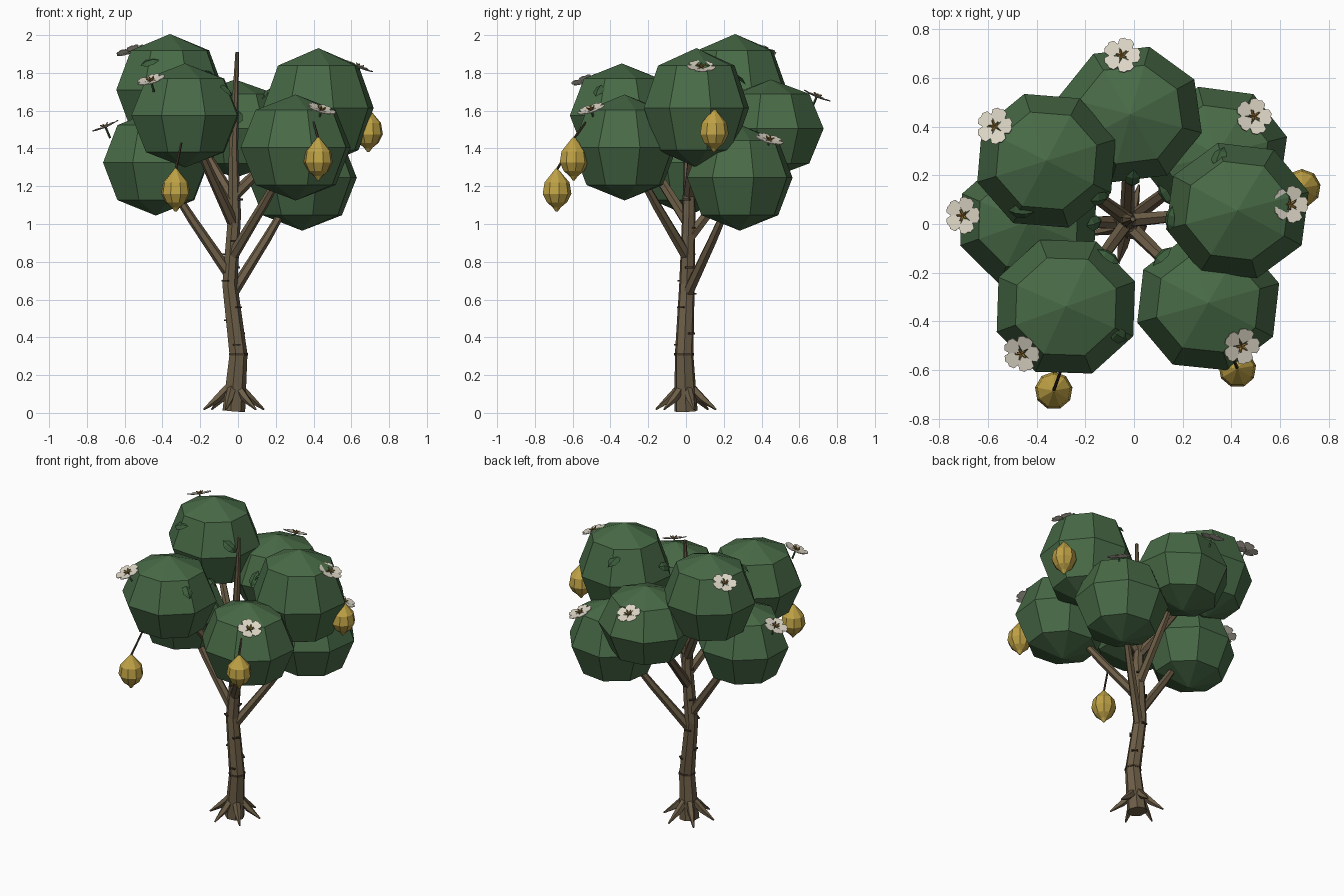
import bpy, bmesh, random
from math import sin, cos, pi, radians
from mathutils import Vector, Matrix

if "Cube" in bpy.data.objects:
    bpy.data.objects.remove(bpy.data.objects["Cube"])

random.seed(4)

def material(name, rgb):
    m = bpy.data.materials.new(name)
    m.diffuse_color = (*rgb, 1)
    m.use_nodes = True
    m.node_tree.nodes["Principled BSDF"].inputs["Base Color"].default_value = m.diffuse_color
    return m

BARK = material("bark", (0.15, 0.11, 0.062))
DARK = material("dark_bark", (0.06, 0.042, 0.025))
GREEN = material("foliage", (0.065, 0.145, 0.062))
LEAF = material("leaf", (0.045, 0.11, 0.045))
YELLOW = material("fruit_skin", (0.52, 0.36, 0.06))
WHITE = material("petal", (0.72, 0.67, 0.56))
BROWN = material("flower_centre", (0.36, 0.20, 0.04))

def finish(bm, name, mat):
    bmesh.ops.recalc_face_normals(bm, faces=bm.faces)
    me = bpy.data.meshes.new(name)
    bm.to_mesh(me)
    bm.free()
    me.materials.append(mat)
    ob = bpy.data.objects.new(name, me)
    bpy.context.collection.objects.link(ob)
    return ob

def tube(name, pts, radii, mat, n=7):
    """Faceted tapering tube along a path."""
    bm = bmesh.new()
    pts = [Vector(p) for p in pts]
    rings = []
    for i, (p, r) in enumerate(zip(pts, radii)):
        d = (pts[min(i + 1, len(pts) - 1)] - pts[max(i - 1, 0)]).normalized()
        q = Vector((0, 0, 1)).rotation_difference(d)
        rings.append([bm.verts.new(p + q @ Vector((r * cos(2 * pi * k / n), r * sin(2 * pi * k / n), 0)))
                      for k in range(n)])
    for a, b in zip(rings, rings[1:]):
        for k in range(n):
            bm.faces.new((a[k], a[(k + 1) % n], b[(k + 1) % n], b[k]))
    bm.faces.new(rings[0])
    bm.faces.new(rings[-1])
    return finish(bm, name, mat)

# Crooked trunk and thin leader
path = [(-.025, 0, 0.01), (0, -.01, .31), (-.045, .005, .68), (-.02, .015, 1.05), (-.025, .015, 1.4), (-.005, .02, 1.91)]
tube("trunk", path, [.063, .05, .042, .036, .026, .01], BARK)

def trunk_at(z):
    for a, b in zip(path, path[1:]):
        if z <= b[2]:
            return Vector(a).lerp(Vector(b), (z - a[2]) / (b[2] - a[2]))

# Bark rings and small notches
c = trunk_at(.31)
tube("bark_ring", [c - Vector((0, 0, .006)), c + Vector((0, 0, .006))], [.054, .054], DARK)
for i, z in enumerate([.36, .42, .49, .56, .63, .70, .77, .84, .91, .98, 1.04, 1.13]):
    a = radians(-90 + 137 * i)
    r = .053 - .016 * z
    bm = bmesh.new()
    bmesh.ops.create_cube(bm, size=1, matrix=Matrix.Translation(trunk_at(z) + Vector((cos(a), sin(a), 0)) * r)
                          @ Matrix.Rotation(a, 4, 'Z') @ Matrix.Diagonal((.014, .04, .009, 1)))
    finish(bm, "bark_notch", DARK)

# Flared roots
for i in range(6):
    a = radians(15 + 60 * i)
    u = Vector((cos(a), sin(a), 0))
    o = Vector((-.022, 0, 0))
    tube("root", [o + u * .035 + Vector((0, 0, .13)), o + u * .09 + Vector((0, 0, .075)), o + u * .165 + Vector((0, 0, .018))],
         [.024, .022, .005], BARK, 5)

# Crown: centre, radii, height of branch start, flower position
crown = [
    ((-.36, .26, 1.71), (.29, .28, .29), 1.12, (-.57, .40, 1.91)),
    ((.425, .055, 1.615), (.295, .28, .31), 1.15, (.64, .08, 1.825)),
    ((-.28, -.34, 1.575), (.295, .285, .27), 1.0, (-.46, -.53, 1.755)),
    ((.305, -.325, 1.405), (.295, .28, .275), .82, (.44, -.50, 1.60)),
    ((.34, .285, 1.245), (.29, .28, .275), .62, (.49, .44, 1.44)),
    ((-.435, .01, 1.325), (.29, .27, .275), .73, (-.70, .035, 1.51)),
    ((-.015, .45, 1.505), (.295, .28, .255), .92, (-.05, .69, 1.67)),
]

def flower(pos, out):
    """Five flat notched petals with a spiky centre, tilted outward."""
    q = Vector((0, 0, 1)).rotation_difference((Vector((0, 0, 1)) + out * .42).normalized())
    M = Matrix.Translation(pos) @ q.to_matrix().to_4x4()
    bm = bmesh.new()
    for k in range(5):
        R = M @ Matrix.Rotation(2 * pi * k / 5, 4, 'Z')
        outline = [(.008, 0, 0), (.04, -.031, .004), (.066, -.032, .008), (.077, -.013, .01), (.073, 0, .008),
                   (.077, .013, .01), (.066, .032, .008), (.04, .031, .004)]
        low = [bm.verts.new(R @ Vector(v)) for v in outline]
        bm.faces.new(low)
    ob = finish(bm, "flower_petals", WHITE)
    ob.modifiers.new("thickness", 'SOLIDIFY').thickness = .004
    bm = bmesh.new()
    for k in range(5):
        R = M @ Matrix.Rotation(2 * pi * (k + .5) / 5, 4, 'Z')
        bmesh.ops.create_cone(bm, segments=4, radius1=.007, radius2=.003, depth=.026, cap_ends=True,
                              matrix=R @ Matrix.Translation((.013, 0, .014)) @ Matrix.Rotation(.9, 4, 'Y'))
    finish(bm, "flower_centre", BROWN)
    tube("flower_stalk", [M @ Vector((0, 0, .003)), M @ Vector((0, 0, -.06))], [.006, .006], LEAF, 4)

def leaf(pos, normal, spin):
    """Small pointed leaf folded along its midrib."""
    q = Vector((0, 0, 1)).rotation_difference(normal)
    M = Matrix.Translation(pos) @ q.to_matrix().to_4x4() @ Matrix.Rotation(spin, 4, 'Z')
    bm = bmesh.new()
    rib = [bm.verts.new(M @ Vector((x, 0, z))) for x, z in ((-.055, 0), (-.02, .014), (.02, .014), (.055, -.004))]
    for s in (-1, 1):
        a = bm.verts.new(M @ Vector((-.022, s * .03, .002)))
        b = bm.verts.new(M @ Vector((.018, s * .028, .002)))
        bm.faces.new((rib[0], rib[1], a))
        bm.faces.new((rib[1], rib[2], b, a))
        bm.faces.new((rib[2], rib[3], b))
    finish(bm, "leaf", LEAF)

for i, (cen, rad, z0, fl) in enumerate(crown):
    cen, rad = Vector(cen), Vector(rad)
    # Foliage ball: eight sides, four bands
    bm = bmesh.new()
    bmesh.ops.create_uvsphere(bm, u_segments=8, v_segments=4, radius=1,
                              matrix=Matrix.Translation(cen) @ Matrix.Diagonal((*(rad * 1.02), 1))
                              @ Matrix.Rotation(radians(22.5 + random.uniform(-9, 9)), 4, 'Z'))
    for v in bm.verts:
        if abs(v.co.z - cen.z) < rad.z * .9:
            w = v.co - cen
            k = 1.04 if abs(w.z) > .05 else 1.01
            v.co = cen + Vector((w.x * k, w.y * k, w.z))
    finish(bm, "foliage_ball", GREEN)
    # Branch into the ball
    s = trunk_at(z0)
    tube("branch", [s, s.lerp(cen, .5) + Vector((0, 0, -.01)), cen], [.031, .025, .014], BARK, 6)
    out = Vector((cen.x, cen.y, 0)).normalized()
    flower(Vector(fl), out)
    # Leaves on the inner and side faces
    for ang, up in ((180, .25), (100, .6)):
        d = Matrix.Rotation(radians(ang), 3, 'Z') @ out
        d = (d + Vector((0, 0, up))).normalized()
        leaf(cen + Vector((d.x * rad.x, d.y * rad.y, d.z * rad.z)) * .97, (d + Vector((0, 0, .5))).normalized(), i * 1.3)

# Hanging fruits with stems
profile = [(.113, .006), (.085, .03), (.04, .068), (-.02, .078), (-.065, .055), (-.092, .022), (-.115, .005)]
for pos, top in (((-.33, -.685, 1.18), (-.30, -.60, 1.43)),
                 ((.425, -.595, 1.345), (.40, -.53, 1.54)),
                 ((.69, .148, 1.495), (.64, .12, 1.66))):
    p = Vector(pos)
    tube("fruit", [p + Vector((0, 0, z)) for z, r in profile], [r for z, r in profile], YELLOW, 9)
    tube("fruit_stem", [p + Vector((0, 0, .105)), top], [.007, .006], DARK, 5)
